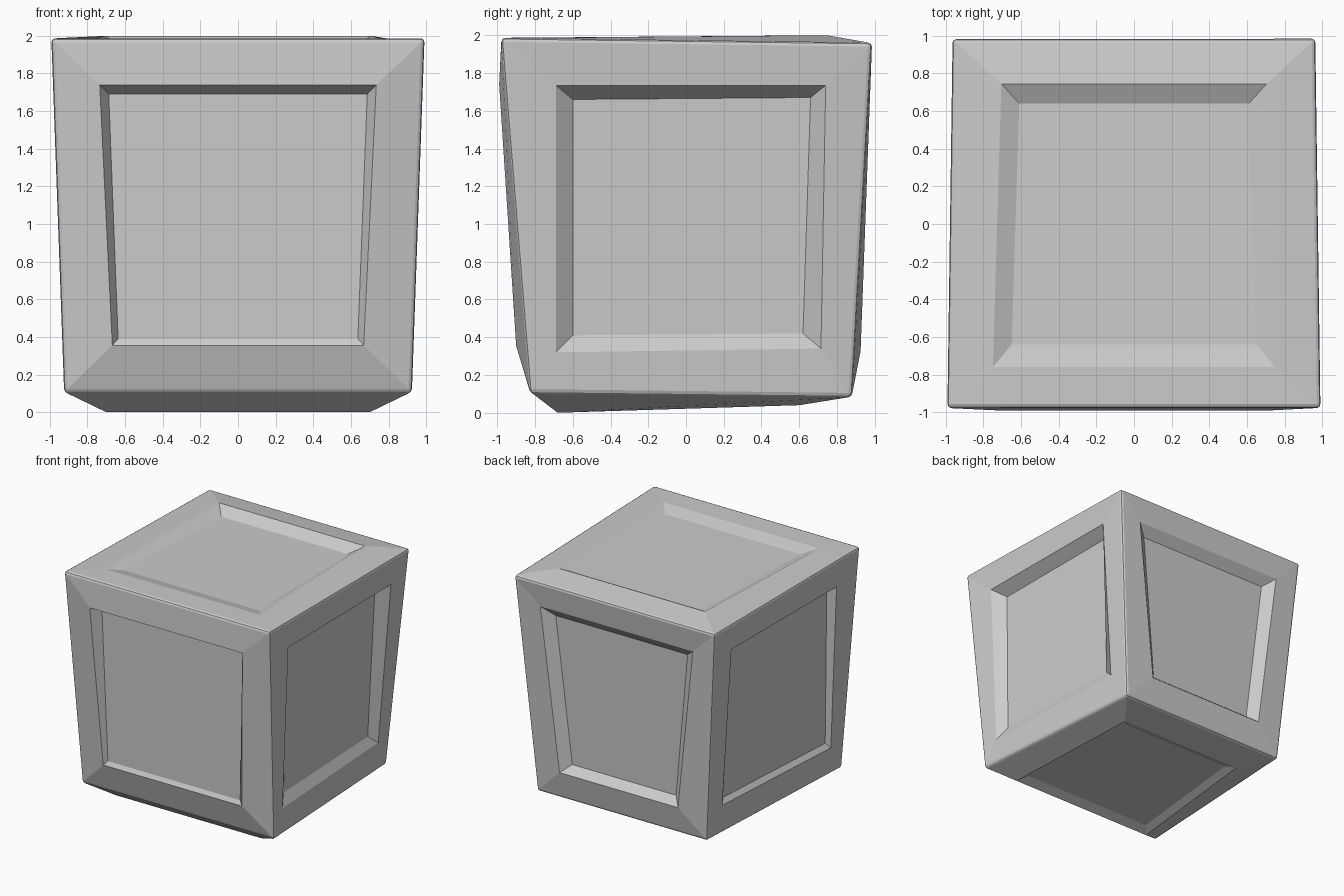
import bpy, bmesh

if "Cube" in bpy.data.objects:
    bpy.data.objects.remove(bpy.data.objects["Cube"])


def mirror(p):
    return (-p[0], p[1], p[2])


def band(top, bottom):
    """Four-point loop from two right-hand points, mirrored across x."""
    return [mirror(top), top, bottom, mirror(bottom)]


bm = bmesh.new()

# outer corners of the tapered block
front_top, back_top = (0.993, -0.977, 1.985), (0.965, 0.985, 1.96)
front_low, back_low = (0.925, -0.825, 0.105), (0.817, 0.88, 0.085)

# right side: frame rim and recessed floor
side_corners = [front_top, back_top, back_low, front_low]
side_rim = [(0.967, -0.69, 1.735), (0.955, 0.74, 1.735), (0.85, 0.715, 0.34), (0.912, -0.69, 0.32)]
side_floor = [(0.87, -0.60, 1.66), (0.855, 0.66, 1.67), (0.815, 0.62, 0.42), (0.86, -0.60, 0.41)]

# left side: same rim, with a shallower and wider floor
left_floor = [(-0.90, -0.65, 1.69), (-0.89, 0.69, 1.69), (-0.825, 0.67, 0.385), (-0.875, -0.665, 0.36)]

# each face: outer corners, raised frame rim, sunken panel floor
faces = [
    # front
    (band(front_top, front_low),
     band((0.735, -0.99, 1.74), (0.668, -0.90, 0.355)),
     band((0.687, -0.89, 1.69), (0.637, -0.88, 0.39))),
    # back
    (band(back_top, back_low),
     band((0.735, 0.955, 1.74), (0.57, 0.925, 0.325)),
     band((0.635, 0.885, 1.66), (0.50, 0.85, 0.385))),
    # top
    (band(back_top, front_top),
     band((0.705, 0.745, 2.0), (0.75, -0.76, 1.987)),
     band((0.61, 0.64, 1.945), (0.65, -0.64, 1.955))),
    # bottom
    (band(back_low, front_low),
     band((0.60, 0.60, 0.04), (0.70, -0.68, 0.0)),
     band((0.54, 0.53, 0.065), (0.63, -0.60, 0.035))),
    # right and left
    (side_corners, side_rim, side_floor),
    ([mirror(p) for p in side_corners], [mirror(p) for p in side_rim], left_floor),
]

# shared outer corner vertices
corner_verts = {}


def corner(p):
    if p not in corner_verts:
        corner_verts[p] = bm.verts.new(p)
    return corner_verts[p]


# frame strips, recess walls and floor for each face
for outer, rim, floor in faces:
    loops = [[corner(p) for p in outer],
             [bm.verts.new(p) for p in rim],
             [bm.verts.new(p) for p in floor]]
    for a, b in zip(loops, loops[1:]):
        for i in range(4):
            j = (i + 1) % 4
            bm.faces.new((a[i], a[j], b[j], b[i]))
    bm.faces.new(loops[2])

bmesh.ops.recalc_face_normals(bm, faces=bm.faces)

# small bevel on the twelve outer edges
outer_verts = set(corner_verts.values())
edges = [e for e in bm.edges if e.verts[0] in outer_verts and e.verts[1] in outer_verts]
bmesh.ops.bevel(bm, geom=edges, offset=0.02, offset_type='OFFSET', segments=2,
                profile=0.5, affect='EDGES', clamp_overlap=True)

mesh = bpy.data.meshes.new("panelled_block")
bm.to_mesh(mesh)
bm.free()
block = bpy.data.objects.new("panelled_block", mesh)
bpy.context.collection.objects.link(block)
